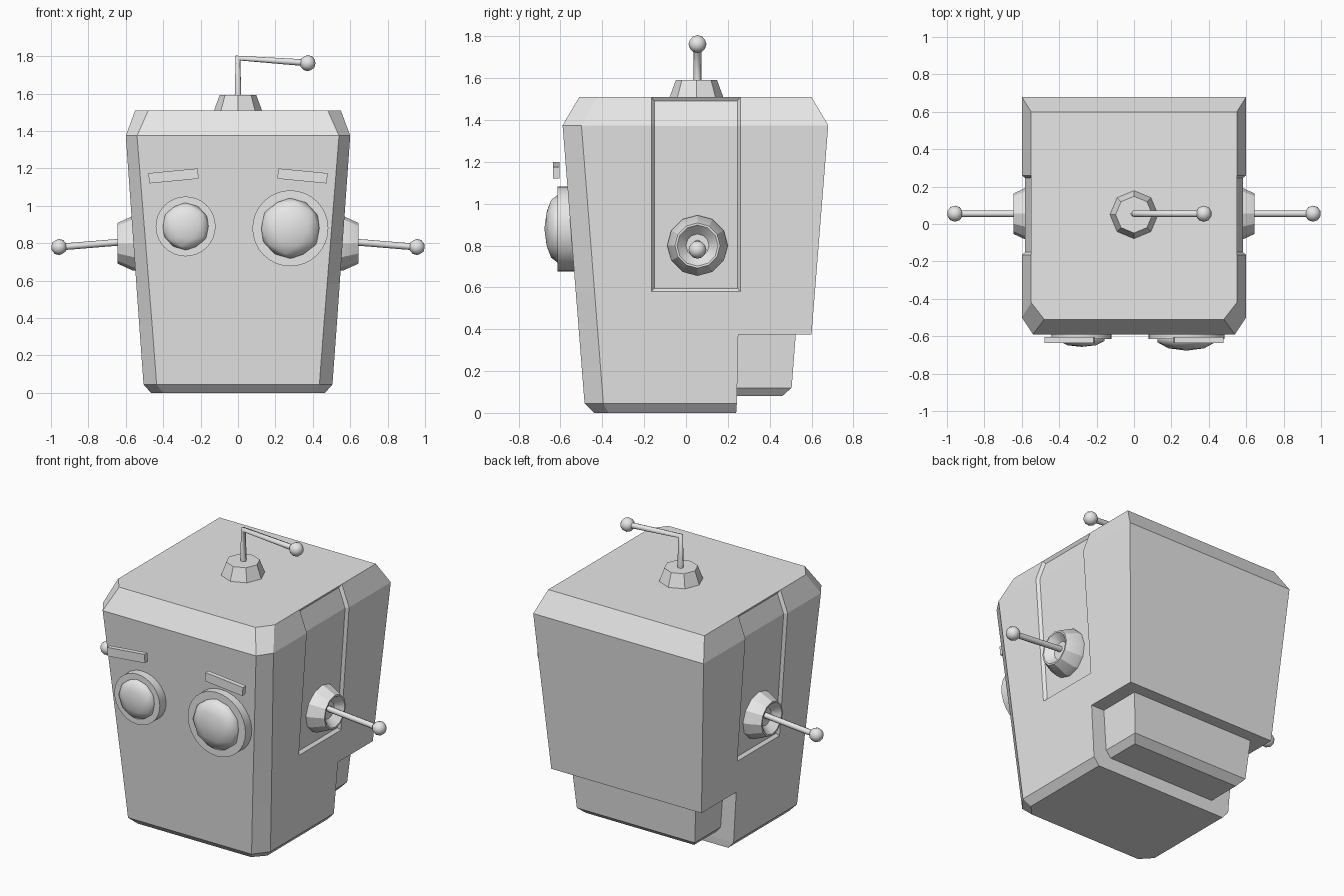
import bpy, bmesh, math
from mathutils import Vector, Matrix

cube = bpy.data.objects.get("Cube")
if cube:
    bpy.data.objects.remove(cube, do_unlink=True)

grey = bpy.data.materials.new("plain_grey")
grey.use_nodes = True
grey.diffuse_color = (0.8, 0.8, 0.8, 1)
grey.node_tree.nodes["Principled BSDF"].inputs["Base Color"].default_value = (0.8, 0.8, 0.8, 1)


def finish(name, bm, smooth=0):
    """Turn a bmesh into a named object, smoothing below an angle if asked."""
    bmesh.ops.recalc_face_normals(bm, faces=bm.faces)
    mesh = bpy.data.meshes.new(name)
    bm.to_mesh(mesh)
    bm.free()
    mesh.materials.append(grey)
    ob = bpy.data.objects.new(name, mesh)
    bpy.context.collection.objects.link(ob)
    if smooth:
        bpy.ops.object.select_all(action='DESELECT')
        ob.select_set(True)
        bpy.context.view_layer.objects.active = ob
        bpy.ops.object.shade_smooth_by_angle(angle=math.radians(smooth))
    return ob


def loft(rings):
    """Skin a stack of equal point rings and cap both ends."""
    bm = bmesh.new()
    loops = [[bm.verts.new(p) for p in ring] for ring in rings]
    n = len(loops[0])
    for a, b in zip(loops, loops[1:]):
        for i in range(n):
            j = (i + 1) % n
            bm.faces.new((a[i], a[j], b[j], b[i]))
    bm.faces.new(loops[0])
    bm.faces.new(loops[-1])
    bmesh.ops.recalc_face_normals(bm, faces=bm.faces)
    return bm


def shell_ring(z, w, a, front, corner, back):
    """Box outline with its two front corners cut off."""
    return [(-w, back, z), (-w, corner, z), (-a, front, z),
            (a, front, z), (w, corner, z), (w, back, z)]


def lathe(name, profile, origin, axis, sides=12, smooth=25):
    """Revolve (radius, distance) pairs about an axis."""
    turn = Vector((0, 0, 1)).rotation_difference(Vector(axis))
    rings = []
    for r, d in profile:
        pts = [Vector((r * math.cos(math.tau * i / sides),
                       r * math.sin(math.tau * i / sides), d)) for i in range(sides)]
        rings.append([Vector(origin) + turn @ p for p in pts])
    return finish(name, loft(rings), smooth)


def ball(name, centre, radii):
    bm = bmesh.new()
    place = Matrix.Translation(centre) @ Matrix.Diagonal((*radii, 1))
    bmesh.ops.create_icosphere(bm, subdivisions=2, radius=1, matrix=place)
    return finish(name, bm, 60)


def wire(name, points):
    """Thin round rod along straight segments."""
    curve = bpy.data.curves.new(name, 'CURVE')
    curve.dimensions = '3D'
    curve.bevel_depth = 0.018
    curve.bevel_resolution = 2
    curve.use_fill_caps = True
    spline = curve.splines.new('POLY')
    spline.points.add(len(points) - 1)
    for p, co in zip(spline.points, points):
        p.co = (*co, 1)
    curve.materials.append(grey)
    ob = bpy.data.objects.new(name, curve)
    bpy.context.collection.objects.link(ob)


# Head: tapered shell with a sloped top rim and a sunken panel on each side
head = loft([
    shell_ring(0.375, 0.529, 0.46, -0.511, -0.421, 0.60),
    shell_ring(1.375, 0.60, 0.54, -0.59, -0.50, 0.68),
    shell_ring(1.51, 0.55, 0.48, -0.51, -0.42, 0.60),
])
for point, normal in (((0, -0.165, 0), (0, 1, 0)), ((0, 0.26, 0), (0, 1, 0)),
                      ((0, 0, 0.58), (0, 0, 1))):
    bmesh.ops.bisect_plane(head, geom=head.verts[:] + head.edges[:] + head.faces[:],
                           plane_co=point, plane_no=normal)
panels = []
for f in head.faces:
    c = f.calc_center_median()
    if abs(f.normal.x) > 0.5 and -0.165 < c.y < 0.26 and c.z > 0.58:
        panels.append(f)
bmesh.ops.inset_region(head, faces=panels, thickness=0.014, depth=-0.018,
                       use_boundary=True, use_even_offset=True)
bmesh.ops.dissolve_limit(head, angle_limit=0.01, verts=head.verts, edges=head.edges)
finish("head_shell", head)

# Jaw and the smaller block at the back of the neck
finish("jaw", loft([
    shell_ring(0, 0.465, 0.40, -0.44, -0.37, 0.24),
    shell_ring(0.045, 0.505, 0.435, -0.485, -0.395, 0.243),
    shell_ring(0.375, 0.529, 0.46, -0.511, -0.421, 0.25),
]))
finish("neck_block", loft([
    [(-w, 0.2, z), (w, 0.2, z), (w, back, z), (-w, back, z)]
    for z, w, back in ((0.08, 0.38, 0.46), (0.12, 0.415, 0.505), (0.38, 0.437, 0.525))
]))

# Eyes of unequal size, each a flat disc with a shallow dome
for side, x, z, rim, dome, bulge in (("right", -0.28, 0.89, 0.16, 0.128, 0.045),
                                     ("left", 0.28, 0.88, 0.203, 0.163, 0.065)):
    lathe(side + "_eye_rim", [(rim, 0), (rim, 0.12)], (x, -0.495, z), (0, -1, 0), 32)
    ball(side + "_eye", (x, -0.612, z), (dome, bulge, dome))

# Ears, feelers and brows, repeated on both sides
for side, s in (("left", 1), ("right", -1)):
    lathe(side + "_ear", [(0.145, 0.52), (0.145, 0.565), (0.108, 0.645), (0.098, 0.645),
                          (0.055, 0.60)], (0, 0.055, 0.80), (s, 0, 0))
    wire(side + "_ear_rod", [(s * 0.58, 0.055, 0.81), (s * 0.95, 0.055, 0.78)])
    ball(side + "_ear_tip", (s * 0.957, 0.055, 0.78), (0.043,) * 3)
    brow = bmesh.new()
    place = (Matrix.Translation((s * 0.345, -0.62, 1.16))
             @ Matrix.Rotation(math.radians(s * 5.5), 4, 'Y')
             @ Matrix.Diagonal((0.265, 0.03, 0.055, 1)))
    bmesh.ops.create_cube(brow, size=1, matrix=place)
    finish(side + "_brow", brow)

# Bent aerial on top
lathe("aerial_base", [(0.132, 1.50), (0.098, 1.592)], (0, 0.05, 0), (0, 0, 1), 8, 0)
wire("aerial_rod", [(0, 0.055, 1.57), (0, 0.055, 1.79), (0.36, 0.055, 1.765)])
ball("aerial_tip", (0.373, 0.055, 1.763), (0.043,) * 3)
